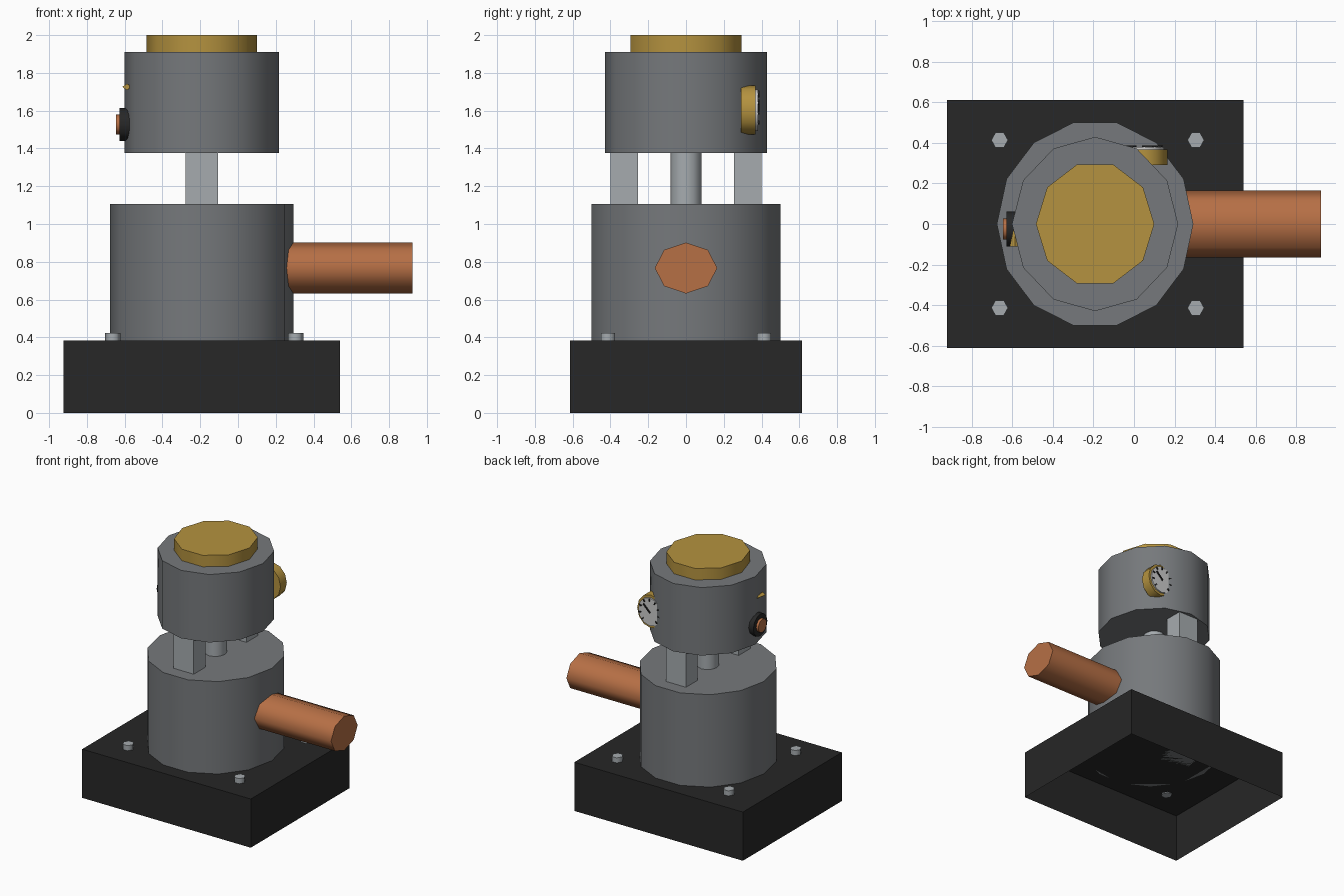
import bpy, bmesh
from math import pi, sin, cos, radians
from mathutils import Matrix, Vector

if "Cube" in bpy.data.objects:
    bpy.data.objects.remove(bpy.data.objects["Cube"])


def material(name, rgb):
    m = bpy.data.materials.new(name)
    m.diffuse_color = (*rgb, 1)
    m.use_nodes = True
    m.node_tree.nodes["Principled BSDF"].inputs["Base Color"].default_value = m.diffuse_color
    return m


BLACK = material("black", (0.02, 0.02, 0.02))
IRON = material("iron", (0.18, 0.19, 0.20))
STEEL = material("steel", (0.38, 0.41, 0.43))
BRASS = material("brass", (0.46, 0.29, 0.05))
COPPER = material("copper", (0.47, 0.16, 0.06))
DIAL = material("dial", (0.65, 0.65, 0.62))

# Axis frames: local z becomes the named axis, local x/y stay upright
FRAMES = {
    "z": Matrix.Identity(3),
    "x": Matrix(((0, 0, 1), (1, 0, 0), (0, 1, 0))),
    "y": Matrix(((0, 1, 0), (0, 0, 1), (1, 0, 0))),
}


def finish(name, bm, mat, smooth):
    bmesh.ops.recalc_face_normals(bm, faces=bm.faces)
    me = bpy.data.meshes.new(name)
    bm.to_mesh(me)
    bm.free()
    ob = bpy.data.objects.new(name, me)
    bpy.context.collection.objects.link(ob)
    me.materials.append(mat)
    if smooth:
        bpy.ops.object.select_all(action='DESELECT')
        ob.select_set(True)
        bpy.context.view_layer.objects.active = ob
        bpy.ops.object.shade_smooth_by_angle(angle=radians(65))
    return ob


def cylinder(name, n, start, length, ru, rv, mat, axis="z", tip=1.0, smooth=True):
    """Elliptical n-sided cylinder or cone from start along an axis."""
    bm = bmesh.new()
    bmesh.ops.create_cone(bm, cap_ends=True, segments=n, radius1=1, radius2=tip, depth=1,
                          matrix=Matrix.Translation((0, 0, 0.5)) @ Matrix.Rotation(pi / 2, 4, 'Z'))
    f = FRAMES[axis]
    for v in bm.verts:
        v.co = f @ Vector((v.co.x * ru, v.co.y * rv, v.co.z * length)) + Vector(start)
    return finish(name, bm, mat, smooth)


def box(name, lo, hi, mat, open_bottom=False, turn=None):
    lo, hi = Vector(lo), Vector(hi)
    bm = bmesh.new()
    bmesh.ops.create_cube(bm, size=1)
    for v in bm.verts:
        v.co = Vector(a * b for a, b in zip(v.co, hi - lo))
        if turn is not None:
            v.co = Matrix.Rotation(turn, 3, 'Y') @ v.co
        v.co += (lo + hi) / 2
    if open_bottom:
        low = min(bm.faces, key=lambda p: p.calc_center_median().z)
        bmesh.ops.delete(bm, geom=[low], context='FACES_ONLY')
    return finish(name, bm, mat, False)


CX = -0.192

# Hollow base with four bolts
box("base", (-0.923, -0.613, 0), (0.54, 0.613, 0.382), BLACK, open_bottom=True)
for i, (x, y) in enumerate([(a, b) for a in (-0.663, 0.305) for b in (-0.414, 0.414)]):
    cylinder(f"bolt_{i + 1}", 6, (x, y, 0.375), 0.047, 0.041, 0.043, STEEL)
bpy.context.view_layer.update()

# Lower and upper bodies, cap
cylinder("lower_body", 14, (CX, 0, 0.382), 0.725, 0.485, 0.513, IRON)
cylinder("upper_body", 12, (CX, 0, 1.377), 0.533, 0.41, 0.43, IRON)
cylinder("cap", 10, (CX, 0, 1.91), 0.09, 0.292, 0.308, BRASS)

# Shaft and two supports between the bodies
cylinder("shaft", 12, (CX, 0, 1.09), 0.30, 0.077, 0.082, STEEL)
for name, s in (("front_support", -1), ("back_support", 1)):
    box(name, (CX - 0.087, s * 0.327 - 0.072, 1.09), (CX + 0.087, s * 0.327 + 0.072, 1.39), STEEL)

# Outlet pipe
cylinder("outlet_pipe", 8, (0.24, 0, 0.767), 0.683, 0.165, 0.135, COPPER, "x")

# Pressure gauge on the back right
GX, GZ = 0.05, 1.603
cylinder("gauge_case", 12, (GX, 0.29, GZ), 0.078, 0.13, 0.116, BRASS, "y")
cylinder("gauge_dial", 12, (GX, 0.36, GZ), 0.02, 0.11, 0.098, DIAL, "y")
for i in range(9):
    a = radians(-135 + i * 270 / 8)
    x, z = GX + 0.084 * sin(a), GZ + 0.093 * cos(a)
    box(f"gauge_tick_{i + 1}", (x - 0.004, 0.376, z - 0.01), (x + 0.004, 0.388, z + 0.01), BLACK, turn=a)
box("gauge_needle", (GX + 0.018, 0.376, GZ - 0.018), (GX + 0.028, 0.388, GZ + 0.065), BLACK,
    turn=radians(45))

# Knob and its pointer on the left
cylinder("knob", 12, (-0.628, -0.025, 1.527), 0.09, 0.087, 0.087, BLACK, "x")
cylinder("knob_face", 12, (-0.647, -0.025, 1.527), 0.04, 0.052, 0.052, COPPER, "x")
cylinder("knob_pointer", 4, (-0.588, -0.11, 1.726), 0.12, 0.017, 0.025, BRASS, "y", tip=0.0, smooth=False)
